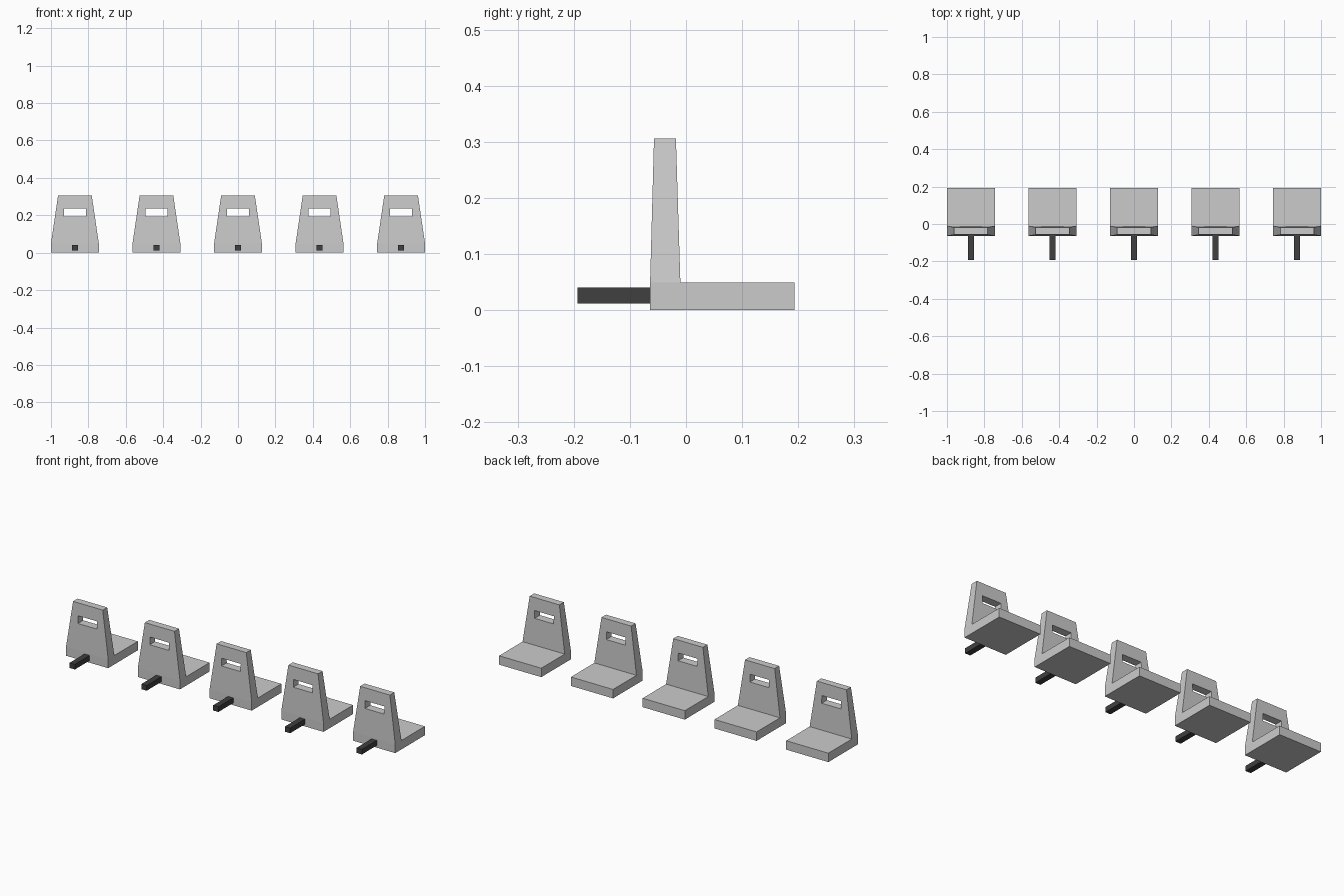
import bpy

if "Cube" in bpy.data.objects:
    bpy.data.objects.remove(bpy.data.objects["Cube"])

# Overall layout
COUNT, SPACING, HALF_W = 5, 0.436, 0.128
SEAT_TOP, TOP = 0.049, 0.306
FRONT, REAR = -0.064, 0.193

dark = bpy.data.materials.new("dark_metal")
dark.diffuse_color = (0.05, 0.05, 0.05, 1)
dark.use_nodes = True
dark.node_tree.nodes["Principled BSDF"].inputs["Base Color"].default_value = dark.diffuse_color


def make_object(name, verts, faces, x, material=None):
    mesh = bpy.data.meshes.new(name)
    mesh.from_pydata(verts, [], faces)
    if material:
        mesh.materials.append(material)
    obj = bpy.data.objects.new(name, mesh)
    obj.location.x = x
    bpy.context.collection.objects.link(obj)
    return obj


def box(name, hx, y0, y1, z0, z1, x, material=None):
    verts = [(sx * hx, y, z) for z in (z0, z1)
             for sx, y in ((-1, y0), (1, y0), (1, y1), (-1, y1))]
    faces = [(3, 2, 1, 0), (4, 5, 6, 7)]
    faces += [(i, (i + 1) % 4, (i + 1) % 4 + 4, i + 4) for i in range(4)]
    return make_object(name, verts, faces, x, material)


def backrest(name, x):
    # Tapered outline and handle slot, both counter-clockwise from the front
    outer = [(-HALF_W, SEAT_TOP), (HALF_W, SEAT_TOP), (0.09, TOP), (-0.09, TOP)]
    slot = [(-0.058, 0.194), (0.058, 0.194), (0.058, 0.236), (-0.058, 0.236)]

    def depth(z, low, high):
        return low + (high - low) * (z - SEAT_TOP) / (TOP - SEAT_TOP)

    verts = [(px, depth(z, lo, hi), z)
             for lo, hi in ((FRONT, -0.057), (-0.01, -0.018))
             for px, z in outer + slot]
    faces = []
    for i in range(4):
        j = (i + 1) % 4
        faces += [(i, j, j + 4, i + 4),               # front face around slot
                  (j + 8, i + 8, i + 12, j + 12),     # rear face around slot
                  (j, i, i + 8, j + 8),               # outer rim
                  (i + 4, j + 4, j + 12, i + 12)]     # slot walls
    return make_object(name, verts, faces, x)


# Row of seats, each with a backrest and a mounting arm
for n in range(COUNT):
    x = (n - (COUNT - 1) / 2) * SPACING
    box(f"seat_{n + 1}", HALF_W, FRONT, REAR, 0, SEAT_TOP, x)
    backrest(f"backrest_{n + 1}", x)
    box(f"mounting_arm_{n + 1}", 0.016, -REAR, FRONT, 0.012, 0.04, x, dark)
